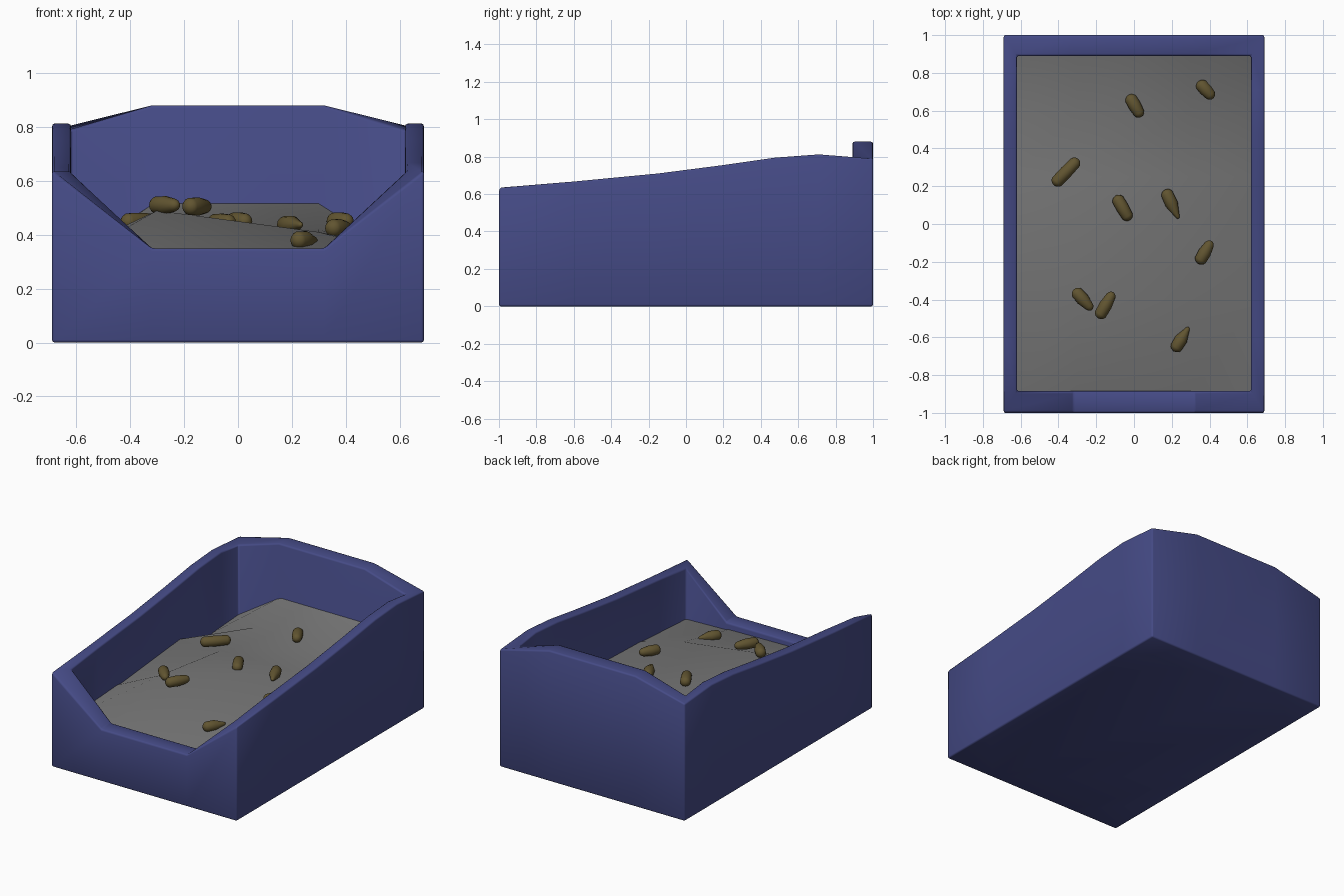
import bpy, bmesh, math
from mathutils import Matrix, Vector

if "Cube" in bpy.data.objects:
    bpy.data.objects.remove(bpy.data.objects["Cube"])


def material(name, rgb):
    m = bpy.data.materials.new(name)
    m.diffuse_color = (*rgb, 1)
    m.use_nodes = True
    m.node_tree.nodes["Principled BSDF"].inputs["Base Color"].default_value = m.diffuse_color
    return m


def make_object(name, bm, mat):
    bmesh.ops.recalc_face_normals(bm, faces=bm.faces)
    for f in bm.faces:
        f.smooth = True
    me = bpy.data.meshes.new(name)
    bm.to_mesh(me)
    bm.free()
    me.materials.append(mat)
    ob = bpy.data.objects.new(name, me)
    bpy.context.collection.objects.link(ob)
    return ob


blue = material("blue_plastic", (0.06, 0.07, 0.24))
grey = material("grey_litter", (0.18, 0.18, 0.18))
brown = material("brown_clump", (0.12, 0.09, 0.03))

# Tray: rim path around the walls (right half, front to back, then mirrored)
half = [(0.32, -1, 0.35), (0.69, -1, 0.635), (0.69, -0.6, 0.667), (0.69, -0.15, 0.71),
        (0.69, 0.2, 0.755), (0.69, 0.48, 0.795), (0.69, 0.71, 0.812), (0.69, 1, 0.79),
        (0.32, 1, 0.88)]
rim = half + [(-x, y, z) for x, y, z in reversed(half)]


def inner(x, y):
    return max(-0.62, min(0.62, x)), max(-0.885, min(0.89, y))


bm = bmesh.new()
loops = [[bm.verts.new((x, y, 0)) for x, y, z in rim],
         [bm.verts.new(p) for p in rim],
         [bm.verts.new((*inner(x, y), z)) for x, y, z in rim],
         [bm.verts.new((*inner(x, y), 0.07)) for x, y, z in rim]]
n = len(rim)
for a, b in zip(loops, loops[1:]):
    for i in range(n):
        j = (i + 1) % n
        bm.faces.new((a[i], a[j], b[j], b[i]))
bm.faces.new(loops[0])
bm.faces.new(loops[3])
tray = make_object("tray", bm, blue)
bev = tray.modifiers.new("soft_edges", 'BEVEL')
bev.width = 0.01
bev.segments = 2
bev.limit_method = 'ANGLE'
bev.angle_limit = math.radians(40)

# Litter: uneven, coarse heaped surface running into the walls
xs = (-0.64, -0.3, 0.3, 0.64)
rows = [(-0.92, (0.30, 0.31, 0.30, 0.29)),
        (-0.40, (0.33, 0.49, 0.41, 0.32)),
        (0.25, (0.39, 0.41, 0.41, 0.34)),
        (0.60, (0.29, 0.43, 0.42, 0.31)),
        (0.92, (0.31, 0.525, 0.525, 0.31))]
bm = bmesh.new()
grid = [[bm.verts.new((x, y, z)) for x, z in zip(xs, zs)] for y, zs in rows]
for a, b in zip(grid, grid[1:]):
    for i in range(3):
        bm.faces.new((a[i], a[i + 1], b[i + 1], b[i]))
make_object("litter", bm, grey)

# Clumps: capsules lying on the litter (x, y, z, heading, length, tip scale)
clumps = [(0.005, 0.625, 0.45, -60, 0.135, 0.9), (0.38, 0.71, 0.45, -48, 0.12, 0.9),
          (-0.36, 0.275, 0.448, 46, 0.19, 0.95), (-0.06, 0.085, 0.445, -60, 0.15, 0.95),
          (0.2, 0.105, 0.437, -65, 0.17, 0.45), (0.375, -0.15, 0.425, 60, 0.14, 0.8),
          (-0.27, -0.4, 0.51, -48, 0.145, 0.75), (-0.15, -0.43, 0.505, 60, 0.16, 0.8),
          (0.25, -0.61, 0.38, 58, 0.15, 0.5)]
R = 0.034
for k, (x, y, z, deg, length, tip) in enumerate(clumps, 1):
    bm = bmesh.new()
    bmesh.ops.create_uvsphere(bm, u_segments=14, v_segments=10, radius=R)
    shift = length / 2 - R
    for v in bm.verts:
        if v.co.z > 1e-4:
            v.co.x *= tip
            v.co.y *= tip
            v.co.z += shift
        elif v.co.z < -1e-4:
            v.co.z -= shift
    bm.transform(Matrix.Translation(Vector((x, y, z)))
                 @ Matrix.Rotation(math.radians(deg), 4, 'Z')
                 @ Matrix.Rotation(math.radians(90), 4, 'Y'))
    make_object(f"clump_{k}", bm, brown)
